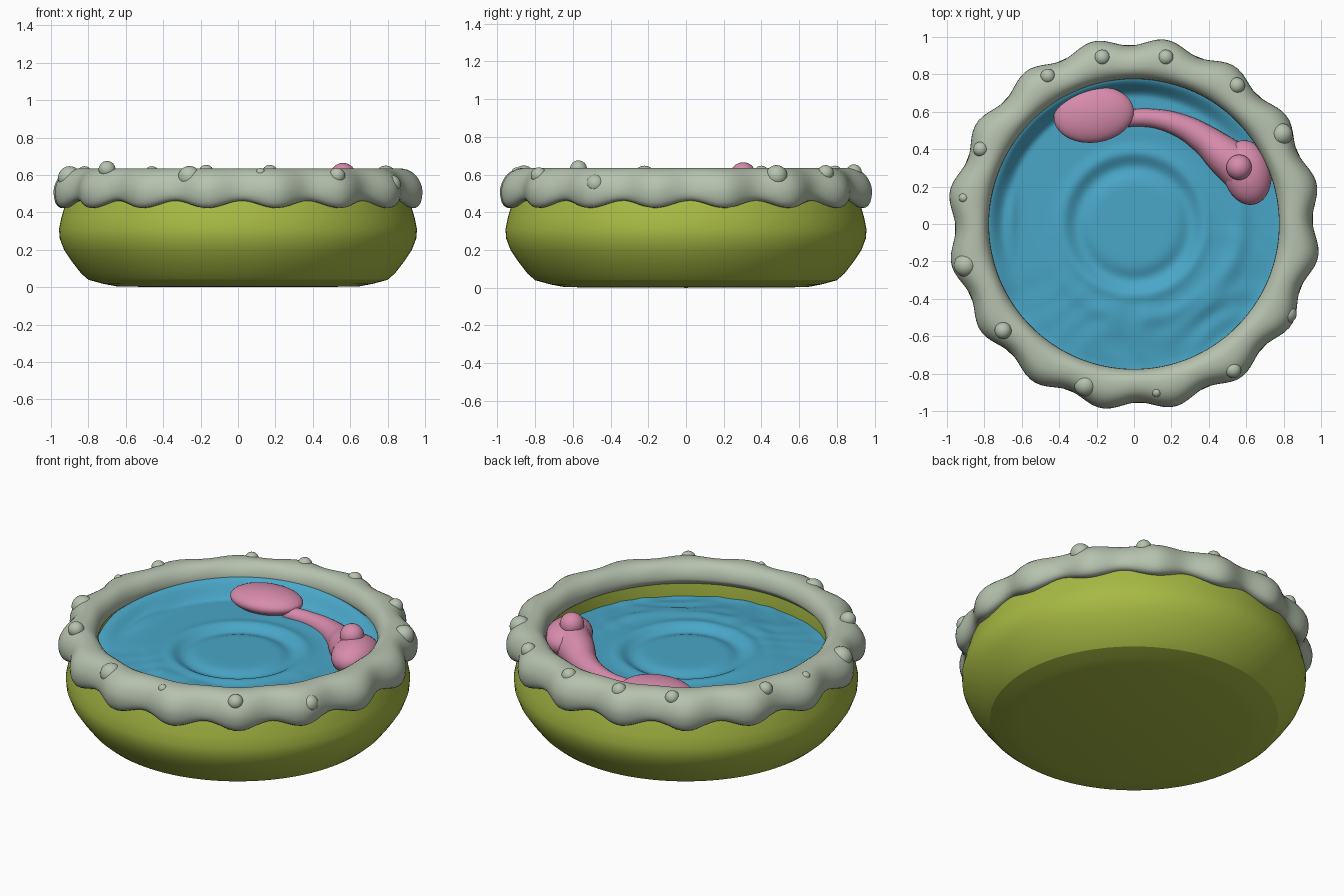
import bpy, bmesh
from math import sin, cos, tau, radians, exp, hypot

cube = bpy.data.objects.get("Cube")
if cube:
    bpy.data.objects.remove(cube, do_unlink=True)


def material(name, rgb):
    m = bpy.data.materials.new(name)
    m.use_nodes = True
    m.diffuse_color = (*rgb, 1)
    m.node_tree.nodes["Principled BSDF"].inputs["Base Color"].default_value = (*rgb, 1)
    return m


OLIVE = material("olive green", (0.39, 0.49, 0.057))
STONE = material("pale grey green", (0.47, 0.54, 0.425))
BLUE = material("water blue", (0.067, 0.385, 0.58))
PINK = material("soft pink", (0.68, 0.26, 0.41))


def finish(obj, mat, angle=50):
    obj.data.materials.clear()
    obj.data.materials.append(mat)
    bpy.ops.object.select_all(action="DESELECT")
    obj.select_set(True)
    bpy.context.view_layer.objects.active = obj
    bpy.ops.object.shade_smooth_by_angle(angle=radians(angle))
    return obj


def grid_surface(name, mat, point, rows, cols, wrap_rows=False, angle=50):
    """Surface made of closed rings; point(i, theta) gives each position."""
    bm = bmesh.new()
    rings = [[bm.verts.new(point(i, tau * j / cols)) for j in range(cols)] for i in range(rows)]
    for i in range(rows if wrap_rows else rows - 1):
        a, b = rings[i], rings[(i + 1) % rows]
        for j in range(cols):
            k = (j + 1) % cols
            bm.faces.new((a[j], a[k], b[k], b[j]))
    bmesh.ops.remove_doubles(bm, verts=bm.verts, dist=1e-5)
    bmesh.ops.recalc_face_normals(bm, faces=bm.faces)
    mesh = bpy.data.meshes.new(name)
    bm.to_mesh(mesh)
    bm.free()
    obj = bpy.data.objects.new(name, mesh)
    bpy.context.collection.objects.link(obj)
    return finish(obj, mat, angle)


def ball(name, mat, loc, scale, turn=0):
    bpy.ops.mesh.primitive_uv_sphere_add(segments=32, ring_count=20, location=loc,
                                         rotation=(0, 0, radians(turn)))
    obj = bpy.context.object
    obj.name = name
    obj.scale = scale
    return finish(obj, mat)


# Basin: rounded bowl with a flat foot and an inner wall
profile = [(0, 0), (0.64, 0.003), (0.72, 0.018), (0.8, 0.04), (0.84, 0.075), (0.89, 0.14),
           (0.93, 0.2), (0.953, 0.26), (0.957, 0.31), (0.945, 0.37), (0.925, 0.44),
           (0.9, 0.52), (0.86, 0.57), (0.81, 0.56), (0.8, 0.5), (0.8, 0.4), (0.78, 0.37), (0, 0.36)]


def basin_point(i, t):
    r, z = profile[i]
    return r * cos(t), r * sin(t), z


grid_surface("basin", OLIVE, basin_point, len(profile), 128, angle=24)


# Rim: scalloped ring whose outer edge bulges out and droops sixteen times
SECTION = 28


def rim_point(i, t):
    wave = cos(16 * (t - radians(80)))
    a = tau * i / SECTION
    inner, outer = 0.775, 0.977 + 0.023 * wave
    mid, half = (inner + outer) / 2, (outer - inner) / 2
    c, s = cos(a), sin(a)
    r = mid + half * (abs(c) ** 0.85) * (1 if c > 0 else -1)
    outside = (1 + c) / 2
    if s > 0:
        z = 0.53 + 0.098 * s
    else:
        z = 0.53 + s * (0.04 + outside * (0.075 + 0.03 * wave))
    z += 0.015 - 0.035 * outside * outside
    return r * cos(t), r * sin(t), z


grid_surface("scalloped_rim", STONE, rim_point, SECTION, 192, wrap_rows=True, angle=80)

# Knobs scattered over the rim: x, y, z, radius
knobs = [(-0.17, 0.89, 0.612, 0.042), (0.17, 0.89, 0.612, 0.042), (-0.46, 0.79, 0.607, 0.04),
         (0.55, 0.74, 0.607, 0.043), (0.79, 0.48, 0.592, 0.058), (-0.82, 0.4, 0.607, 0.04),
         (-0.91, 0.14, 0.61, 0.026), (-0.9, -0.22, 0.585, 0.062), (-0.7, -0.57, 0.63, 0.045),
         (-0.26, -0.86, 0.588, 0.06), (0.12, -0.9, 0.612, 0.025), (0.53, -0.78, 0.595, 0.043),
         (0.82, -0.48, 0.55, 0.05)]
for n, (x, y, z, r) in enumerate(knobs, 1):
    ball(f"rim_knob_{n}", STONE, (x, y, z), (r, r, r))


# Water: rippled sheet that climbs the wall at the back left
def bump(r, centre, width):
    return exp(-((r - centre) / width) ** 2)


WATER_RINGS = 60


def water_point(i, t):
    r = 0.803 * i / (WATER_RINGS - 1)
    x, y = r * cos(t), r * sin(t)
    z = 0.46 - 0.022 * bump(r, 0.3, 0.05) + 0.012 * bump(r, 0.38, 0.04)
    z += 0.016 * bump(hypot(x - 0.05, y), 0.52, 0.05) * (0.5 + 0.5 * cos(t + 0.5))
    climb = max(0, cos(t - radians(120))) ** 0.7
    step = min(1, max(0, (r - 0.68) / 0.1))
    z += 0.1 * climb * step * step * (3 - 2 * step)
    z -= 0.025 * (1 - climb) * min(1, max(0, (r - 0.45) / 0.3))
    rough = min(1, max(0, (r - 0.35) / 0.2)) * max(0, -sin(t - 0.3))
    z += rough * 0.007 * sin(14 * x + 5 * sin(7 * y)) * cos(17 * y + 3 * sin(9 * x))
    z += 0.02 * bump(x, -0.66, 0.035) * bump(y, 0.05, 0.17)
    return x, y, z


grid_surface("water", BLUE, water_point, WATER_RINGS, 128, angle=80)

# Pink creature: tapering neck, round body with a topknot, oval float
curve = bpy.data.curves.new("pink_neck", "CURVE")
curve.dimensions = "3D"
curve.bevel_depth = 1
curve.bevel_resolution = 6
curve.use_fill_caps = True
curve.resolution_u = 10
path = [(-0.06, 0.565, 0.465, 0.045), (0.1, 0.565, 0.462, 0.05), (0.25, 0.525, 0.462, 0.063),
        (0.38, 0.45, 0.465, 0.08), (0.49, 0.36, 0.48, 0.105), (0.58, 0.29, 0.49, 0.12)]
spline = curve.splines.new("BEZIER")
spline.bezier_points.add(len(path) - 1)
for p, (x, y, z, r) in zip(spline.bezier_points, path):
    p.co = (x, y, z)
    p.radius = r
    p.handle_left_type = p.handle_right_type = "AUTO"
neck = bpy.data.objects.new("pink_neck", curve)
bpy.context.collection.objects.link(neck)
bpy.ops.object.select_all(action="DESELECT")
neck.select_set(True)
bpy.context.view_layer.objects.active = neck
bpy.ops.object.convert(target="MESH")
finish(bpy.context.object, PINK)

ball("pink_body", PINK, (0.605, 0.275, 0.505), (0.128, 0.175, 0.1), 12)
ball("pink_topknot", PINK, (0.562, 0.303, 0.597), (0.068, 0.068, 0.068))
ball("pink_float", PINK, (-0.215, 0.585, 0.505), (0.215, 0.15, 0.068), 8)
